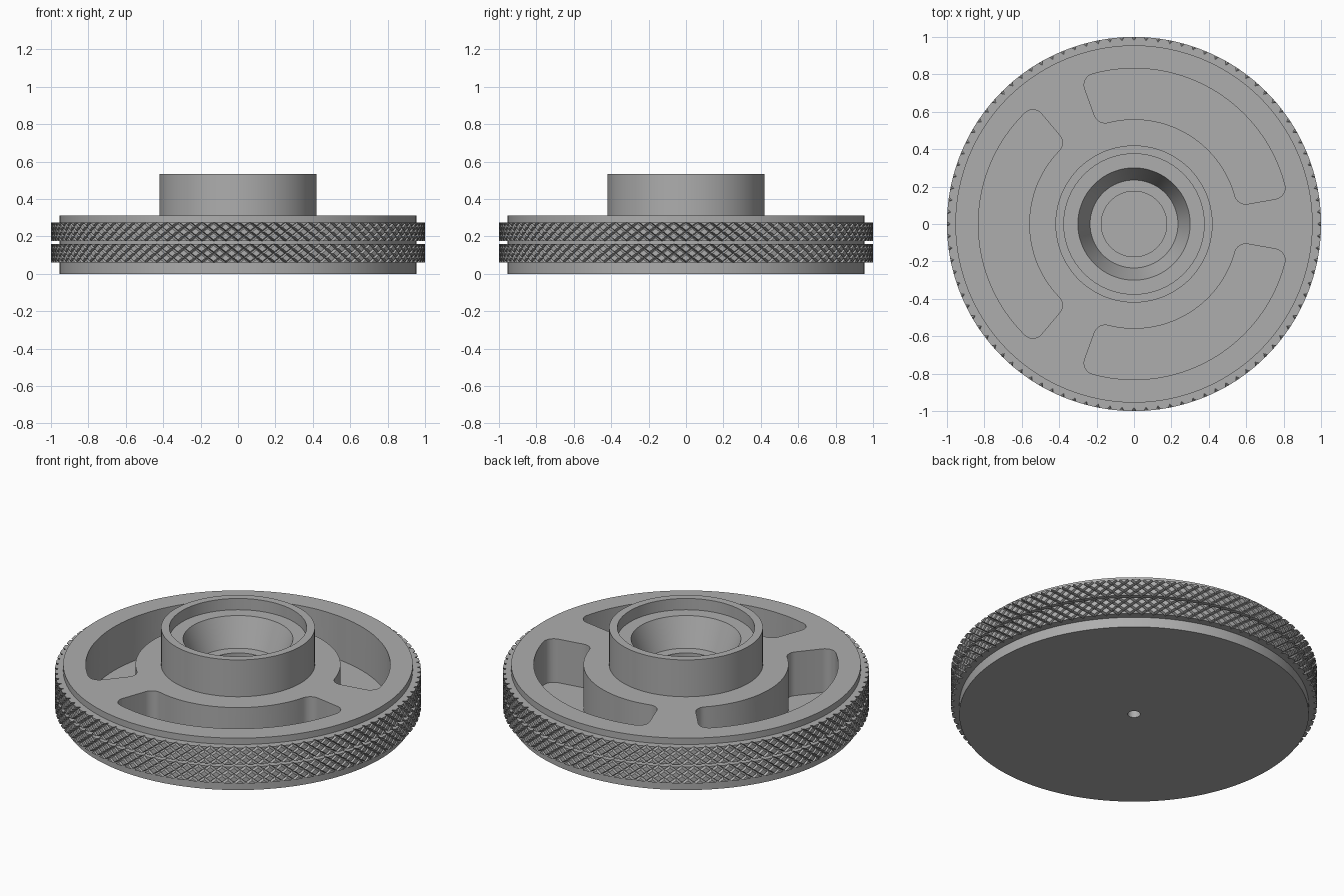
import bpy, bmesh, math

cube = bpy.data.objects.get("Cube")
if cube:
    bpy.data.objects.remove(cube, do_unlink=True)

metal = bpy.data.materials.new("satin_grey")
metal.use_nodes = True
GREY = (0.42, 0.42, 0.42, 1)
metal.diffuse_color = GREY
metal.node_tree.nodes["Principled BSDF"].inputs["Base Color"].default_value = GREY


def finish(name, bm):
    bmesh.ops.recalc_face_normals(bm, faces=bm.faces)
    mesh = bpy.data.meshes.new(name)
    bm.to_mesh(mesh)
    bm.free()
    mesh.materials.append(metal)
    obj = bpy.data.objects.new(name, mesh)
    bpy.context.collection.objects.link(obj)
    return obj


def select(obj):
    bpy.ops.object.select_all(action='DESELECT')
    obj.select_set(True)
    bpy.context.view_layer.objects.active = obj


def polar(r, angle):
    return r * math.cos(angle), r * math.sin(angle)


def lathe(name, profile, segments=192):
    bm = bmesh.new()
    verts = [bm.verts.new((r, 0, z)) for r, z in profile]
    edges = [bm.edges.new(pair) for pair in zip(verts, verts[1:])]
    bmesh.ops.spin(bm, geom=verts + edges, cent=(0, 0, 0), axis=(0, 0, 1),
                   angle=math.tau, steps=segments)
    bmesh.ops.remove_doubles(bm, verts=bm.verts, dist=0.0002)
    return finish(name, bm)


# Wheel disc with stepped hub, conical seat and a blind pin hole underneath
wheel = lathe("wheel_body", [
    (0, 0.1), (0.035, 0.1), (0.035, 0), (0.955, 0), (0.955, 0.313), (0.42, 0.313),
    (0.42, 0.535), (0.375, 0.535), (0.375, 0.467), (0.3, 0.467), (0.235, 0.3),
    (0.175, 0.3), (0.175, 0.2), (0, 0.2)])


# Three curved pockets with rounded corners
def pocket_outline(inner, outer, half, fillet, steps=8, arc_steps=40):
    def corner(radius, side, outward):
        # Fillet tangent to the circle and to the radial end wall
        d = radius - fillet if outward else radius + fillet
        c = half - math.asin(fillet / d)
        cx, cy = polar(d, side * c)
        wall = side * (half + math.pi / 2)
        rim = side * c if outward else side * (c - math.pi)
        if not outward:
            rim = side * (c + math.pi)
        pts = []
        for k in range(steps + 1):
            x, y = polar(fillet, rim + (wall - rim) * k / steps)
            pts.append((cx + x, cy + y))
        return pts, c

    outer_left, co = corner(outer, 1, True)
    inner_left, ci = corner(inner, 1, False)
    arc = [polar(outer, co * (2 * k / arc_steps - 1)) for k in range(1, arc_steps)]
    back = [polar(inner, ci * (1 - 2 * k / arc_steps)) for k in range(1, arc_steps)]
    inner_right = [(x, -y) for x, y in inner_left]
    outer_right = [(x, -y) for x, y in outer_left]
    return arc + outer_left + inner_left[::-1] + back + inner_right + outer_right[::-1]


outline = pocket_outline(0.56, 0.832, math.radians(50), 0.06)
bm = bmesh.new()
for i in range(3):
    turn = math.radians(60 + 120 * i)
    c, s = math.cos(turn), math.sin(turn)
    face = bm.faces.new([bm.verts.new((x * c - y * s, x * s + y * c, 0.05))
                         for x, y in outline])
    top = bmesh.ops.extrude_face_region(bm, geom=[face])["geom"]
    bmesh.ops.translate(bm, vec=(0, 0, 0.4),
                        verts=[g for g in top if isinstance(g, bmesh.types.BMVert)])
cutter = finish("pocket_cutter", bm)
cutter.hide_render = True

cut = wheel.modifiers.new("pockets", 'BOOLEAN')
cut.operation = 'DIFFERENCE'
cut.solver = 'EXACT'
cut.object = cutter
select(wheel)
bpy.ops.object.modifier_apply(modifier=cut.name)
bpy.data.objects.remove(cutter, do_unlink=True)
bpy.ops.object.shade_smooth_by_angle(angle=math.radians(25))


# Knurled grip bands: crossed V grooves leave flat-topped diamonds
def knurl_band(name, low, high, teeth=96, rows=2, depth=0.02):
    def off(n):
        return min(n % 6, -n % 6)

    bm = bmesh.new()
    count, layers = teeth * 6, rows * 6
    rings = []
    for j in range(-1, layers + 2):
        z = low + (high - low) * min(max(j, 0), layers) / layers
        ring = []
        for i in range(count):
            grooved = off(i + j) == 0 or off(i - j) == 0
            r = 1 - depth if grooved else 1
            if j < 0 or j > layers:
                r = 0.95
            ring.append(bm.verts.new((*polar(r, math.tau * i / count), z)))
        rings.append(ring)
    for j, (a, b) in enumerate(zip(rings, rings[1:]), -1):
        for i in range(count):
            n = (i + 1) % count
            if off(i + j + 1) <= off(i - j):
                tris = (a[i], a[n], b[i]), (a[n], b[n], b[i])
            else:
                tris = (a[i], a[n], b[n]), (a[i], b[n], b[i])
            for tri in tris:
                bm.faces.new(tri)
    return finish(name, bm)


knurl_band("lower_grip_band", 0.06, 0.16)
knurl_band("upper_grip_band", 0.175, 0.275)
